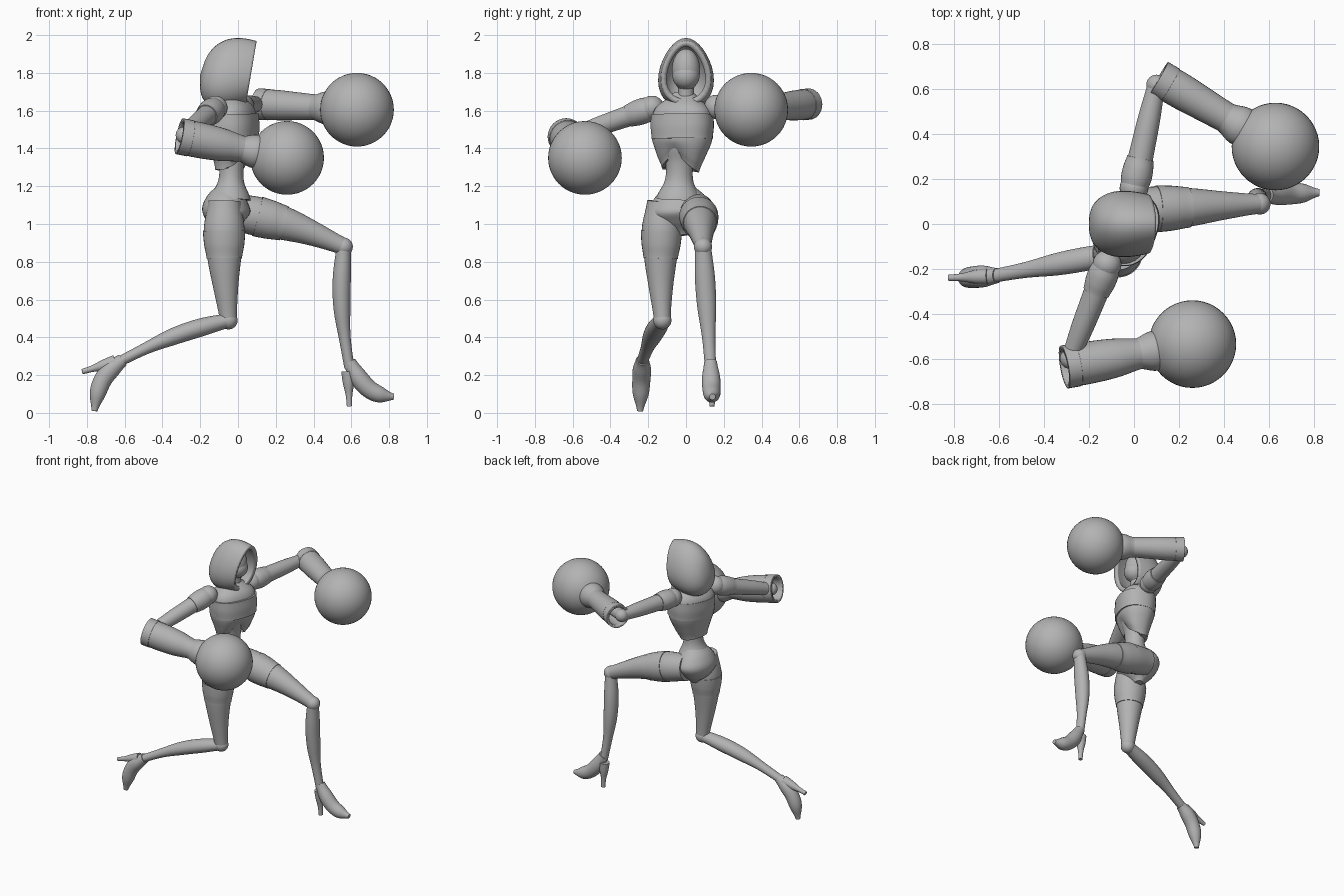
import bpy, bmesh, math
from mathutils import Vector

cube = bpy.data.objects.get("Cube")
if cube:
    bpy.data.objects.remove(cube, do_unlink=True)

grey = bpy.data.materials.new("plain_grey")
grey.use_nodes = True
shade = [.45] * 3 + [1]
grey.diffuse_color = shade
grey.node_tree.nodes["Principled BSDF"].inputs["Base Color"].default_value = shade

X, Y, Z = Vector((1, 0, 0)), Vector((0, 1, 0)), Vector((0, 0, 1))
CHEST_SIDE = Vector((.36, .93, 0))


def finish(name, bm, shell=0):
    """Turn the bmesh into a shaded object, with wall thickness if it is an open shell."""
    bmesh.ops.remove_doubles(bm, verts=bm.verts, dist=.0001)
    bmesh.ops.recalc_face_normals(bm, faces=bm.faces)
    mesh = bpy.data.meshes.new(name)
    bm.to_mesh(mesh)
    bm.free()
    mesh.materials.append(grey)
    part = bpy.data.objects.new(name, mesh)
    bpy.context.collection.objects.link(part)
    if shell:
        wall = part.modifiers.new("wall", 'SOLIDIFY')
        wall.thickness = shell
        wall.offset = -1
    bpy.ops.object.select_all(action='DESELECT')
    part.select_set(True)
    bpy.context.view_layer.objects.active = part
    bpy.ops.object.shade_smooth_by_angle(angle=math.radians(40))


def sample(values, f):
    """Catmull-Rom value at fraction f of an evenly spaced list."""
    last = len(values) - 1
    i = min(int(f * last), last - 1)
    t = f * last - i
    a, b, c, d = (values[max(0, min(k, last))] for k in range(i - 1, i + 3))
    return b + t / 2 * (c - a + t * (2 * a - 5 * b + 4 * c - d + t * (3 * (b - c) + d - a)))


def limb(name, start, end, radii, side=Y, flat=1, bow=None, axis=None, egg=0,
         square=1, shape=None, shell=0, steps=24, sides=32):
    """Elliptical tube from start to end, optionally bowed, tilted, squared or hollow."""
    start, end = Vector(start), Vector(end)
    bow = bow or Vector()
    bm = bmesh.new()
    loops = []
    for i in range(steps + 1):
        f = i / steps
        centre = start.lerp(end, f) + bow * math.sin(math.pi * f)
        along = axis or end - start + bow * math.pi * math.cos(math.pi * f)
        along = along.normalized()
        u = (side - along * side.dot(along)).normalized()
        v = along.cross(u)
        r = sample(radii, f)
        loop = []
        for k in range(sides):
            c, s = (math.copysign(abs(w) ** square, w) for w in
                    (math.cos(math.tau * k / sides), math.sin(math.tau * k / sides)))
            p = centre + u * r * c * (1 - egg * s) + v * r * flat * s
            loop.append(bm.verts.new(shape(f, p, s) if shape else p))
        loops.append(loop)
    for a, b in zip(loops, loops[1:]):
        for k in range(sides):
            n = (k + 1) % sides
            bm.faces.new((a[k], a[n], b[n], b[k]))
    if not shell:
        bm.faces.new(loops[0])
        bm.faces.new(loops[-1])
    finish(name, bm, shell)


def ball(name, centre, radius, stretch=1, segments=32):
    bm = bmesh.new()
    bmesh.ops.create_uvsphere(bm, u_segments=segments, v_segments=segments // 2, radius=radius)
    bmesh.ops.scale(bm, vec=(1, 1, stretch), verts=bm.verts)
    bmesh.ops.translate(bm, vec=centre, verts=bm.verts)
    finish(name, bm)


# Head: hollow hood with a domed back, face, mask and neck
dome = [.145 * math.sin(math.pi * .65 * math.sqrt(i / 20)) for i in range(21)]
limb("hood", (-.2, 0, 1.79), (.07, 0, 1.8), dome, flat=1.32, axis=X - .17 * Z, egg=.2, shell=.03)
ball("face", (-.015, 0, 1.815), .075, 1.5)
ball("face_mask", (-.005, 0, 1.785), .072)
limb("neck", (-.03, 0, 1.56), (-.02, 0, 1.78), [.06, .042, .045])


# Torso: chest armour with a notch in the front hem, bust band, waist and hips
def hem(f, p, s):
    if f < .4 and s < 0:
        across = abs((p + .04 * X + .03 * Y).dot(CHEST_SIDE))
        p.z += max(0, .11 - across) * (1 - f / .4)
    return p


limb("chest_armour", (-.04, -.03, 1.28), (-.05, -.01, 1.69), [.1, .13, .16, .165, .15, .06],
     side=CHEST_SIDE, flat=.75, square=.85, bow=.015 * X, shape=hem)
limb("bust_band", (-.025, -.02, 1.45), (-.03, -.02, 1.58), [.162, .168, .166],
     side=CHEST_SIDE, flat=.78, square=.85)
limb("waist", (-.03, -.03, 1.42), (-.04, -.04, 1.13), [.1, .074, .076, .12], flat=.9)
limb("hips", (-.04, -.04, 1.2), (-.055, -.02, .94), [.08, .14, .168, .12, .035],
     flat=.76, bow=-.015 * X)

# Arms: upper arm, shoulder cap, elbow, hollow cuff with a flared wrist, round fist
ARMS = {
    "left": ((0, .16, 1.62), (.1, .62, 1.635), (.11, .65, 1.635), (.63, .345, 1.605), .08),
    "right": ((-.12, -.18, 1.615), (-.285, -.6, 1.47), (-.31, -.637, 1.465), (.26, -.535, 1.35), .094),
}
for which, joints in ARMS.items():
    shoulder, elbow, opening, fist = map(Vector, joints[:4])
    wide = joints[4]
    limb(which + "_upper_arm", shoulder, elbow, [.06, .055, .05, .04], side=Z)
    limb(which + "_shoulder_cap", shoulder, shoulder.lerp(elbow, .29), [.06, .068, .067, .06], side=Z)
    ball(which + "_shoulder", shoulder, .064)
    ball(which + "_elbow", elbow, .045)
    limb(which + "_forearm", elbow, fist, [.04, .045], side=Z)
    limb(which + "_cuff", opening, opening.lerp(fist, .6), [wide, wide, wide * .92, .068], side=Z, shell=.015)
    limb(which + "_cuff_rim", opening, opening.lerp(fist, .1), [wide + .003] * 2, side=Z, shell=.01)
    limb(which + "_wrist_flare", opening.lerp(fist, .57), opening.lerp(fist, .8), [.068, .088, .085], side=Z)
    ball(which + "_fist", fist, .195, segments=48)

# Legs: thigh with a raised upper band, knee ball and calf
LEGS = {
    "left": ((-.05, .06, 1.07), (.56, .09, .88), (.59, .13, .24),
             [.09, .1, .085, .062, .044], .025 * Z, -.025 * X),
    "right": ((-.07, -.12, 1.12), (-.05, -.125, .49), (-.63, -.232, .27),
              [.085, .105, .085, .062, .044], -.012 * (X + Y), .025 * Z),
}
for which, (hip, knee, ankle, radii, thigh_bow, calf_bow) in LEGS.items():
    limb(which + "_thigh", hip, knee, radii, bow=thigh_bow, flat=1.03)
    upper, lower = (Vector(hip).lerp(Vector(knee), f) + thigh_bow * math.sin(math.pi * f) for f in (.25, .48))
    limb(which + "_thigh_band", upper, lower, [sample(radii, f) + .004 for f in (.25, .36, .48)], flat=1.03)
    ball(which + "_knee", knee, .048)
    limb(which + "_calf", knee, ankle, [.043, .053, .05, .035, .03], bow=calf_bow, flat=.9)

# High-heeled shoes
SOLE = [.034, .048, .048, .042, .016]
SPIKE = [.036, .03, .018, .014]
limb("left_shoe", (.59, .13, .27), (.825, .14, .085), SOLE, bow=-.05 * Z - .015 * X)
limb("left_heel", (.583, .135, .22), (.59, .138, .035), SPIKE)
limb("right_shoe", (-.61, -.23, .28), (-.76, -.243, .01), SOLE, bow=.03 * (Z - X))
limb("right_heel", (-.65, -.233, .27), (-.825, -.24, .218), SPIKE)
